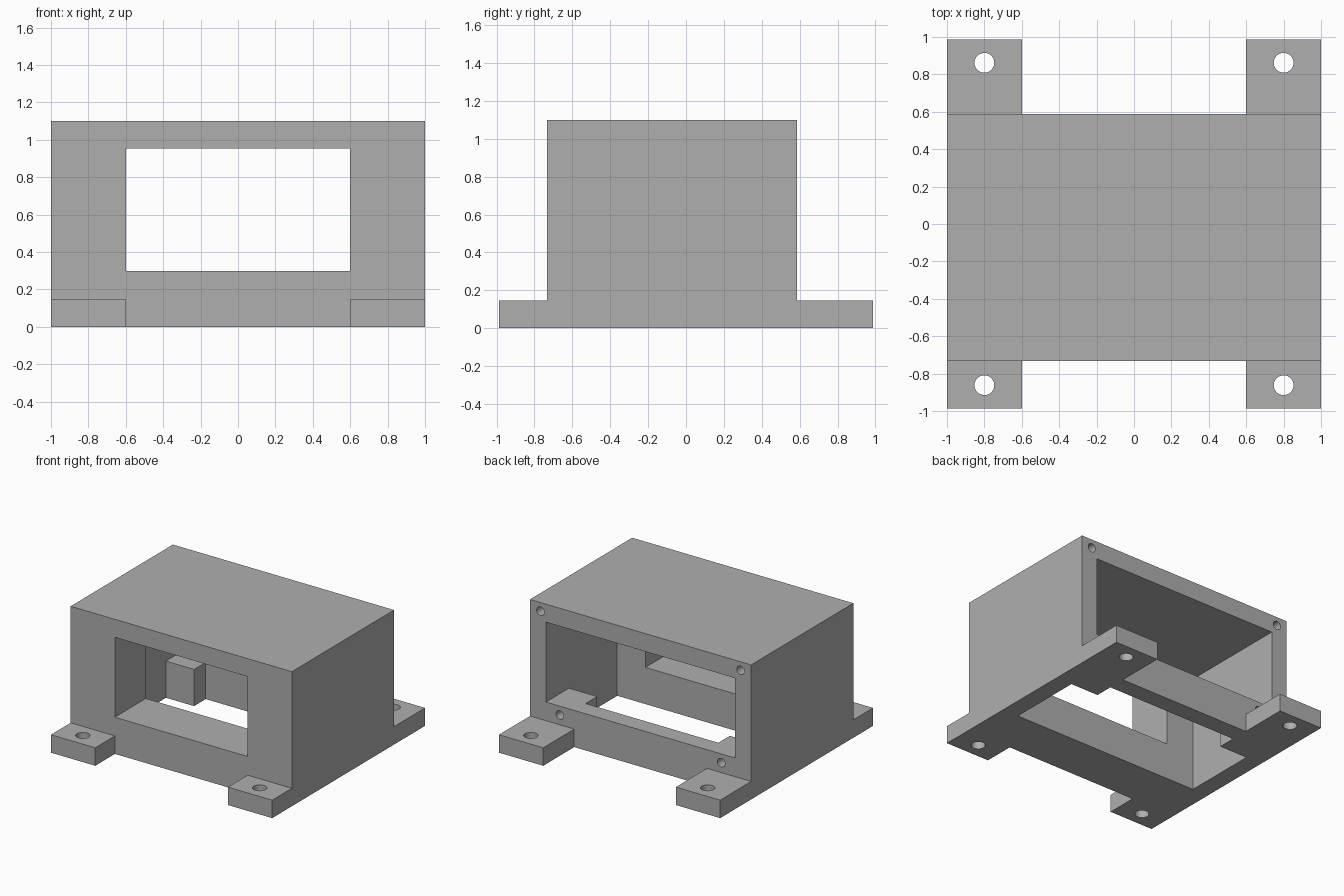
import bpy, bmesh, math
from mathutils import Matrix, Vector

old = bpy.data.objects.get("Cube")
if old:
    bpy.data.objects.remove(old, do_unlink=True)

# Single grey plastic
grey = bpy.data.materials.new("grey plastic")
grey.use_nodes = True
colour = (0.43, 0.43, 0.43, 1)
grey.diffuse_color = colour
grey.node_tree.nodes["Principled BSDF"].inputs["Base Color"].default_value = colour

# Main sizes
FRONT, BACK, END = -0.733, 0.587, 0.987
HEIGHT, FOOT_TOP, SILL, CEILING = 1.1, 0.147, 0.3, 0.953
INNER_X, WINDOW_X = 0.855, 0.6
INNER_FRONT, INNER_BACK, BLOCK_FRONT = -0.333, 0.44, 0.29


def new_object(name, bm):
    bmesh.ops.recalc_face_normals(bm, faces=bm.faces)
    mesh = bpy.data.meshes.new(name)
    bm.to_mesh(mesh)
    bm.free()
    mesh.materials.append(grey)
    obj = bpy.data.objects.new(name, mesh)
    bpy.context.collection.objects.link(obj)
    return obj


def box(name, x, y, z):
    bm = bmesh.new()
    spans = (x, y, z)
    size = Matrix.Diagonal([b - a for a, b in spans] + [1])
    centre = Matrix.Translation([(a + b) / 2 for a, b in spans])
    bmesh.ops.create_cube(bm, size=1, matrix=centre @ size)
    return new_object(name, bm)


def cylinder(name, centre, radius, depth, axis):
    bm = bmesh.new()
    turn = Vector((0, 0, 1)).rotation_difference(Vector(axis)).to_matrix().to_4x4()
    bmesh.ops.create_cone(bm, cap_ends=True, segments=32, radius1=radius, radius2=radius,
                          depth=depth, matrix=Matrix.Translation(centre) @ turn)
    return new_object(name, bm)


def side_profile(name, points, half_width):
    bm = bmesh.new()
    face = bm.faces.new([bm.verts.new((-half_width, y, z)) for y, z in points])
    grown = bmesh.ops.extrude_face_region(bm, geom=[face])
    moved = [v for v in grown["geom"] if isinstance(v, bmesh.types.BMVert)]
    bmesh.ops.translate(bm, verts=moved, vec=(2 * half_width, 0, 0))
    return new_object(name, bm)


def combine(target, tool, operation):
    mod = target.modifiers.new(tool.name, "BOOLEAN")
    mod.object, mod.operation, mod.solver = tool, operation, "EXACT"
    bpy.context.view_layer.objects.active = target
    bpy.ops.object.modifier_apply(modifier=mod.name)
    bpy.data.objects.remove(tool, do_unlink=True)


def span(side, a, b):
    return sorted((side * a, side * b))


housing = box("housing", (-1, 1), (FRONT, BACK), (0, HEIGHT))

# Hollow open below and at the back, leaving a low rear wall
hollow = [(INNER_FRONT, -0.1), (INNER_BACK, -0.1), (INNER_BACK, SILL),
          (0.8, SILL), (0.8, CEILING), (INNER_FRONT, CEILING)]
combine(housing, side_profile("hollow", hollow, INNER_X), "DIFFERENCE")

# Front window through the thick front wall
combine(housing, box("window", (-WINDOW_X, WINDOW_X), (-0.9, 0), (SILL, CEILING)), "DIFFERENCE")

# Rear corner screw blocks and the four mounting feet
for side in (-1, 1):
    combine(housing, box("screw_block", span(side, WINDOW_X, 0.93),
                         (BLOCK_FRONT, 0.52), (0, SILL)), "UNION")
    for y in ((-END, FRONT + 0.1), (BACK - 0.1, END)):
        combine(housing, box("foot", span(side, WINDOW_X, 1), y, (0, FOOT_TOP)), "UNION")

# Bolt holes down through the feet, screw holes in the rear face
for side in (-1, 1):
    for y in (-0.862, 0.862):
        combine(housing, cylinder("bolt_hole", (side * 0.8, y, 0.07), 0.053, 0.4, (0, 0, 1)),
                "DIFFERENCE")
    for x, z in ((0.905, 1.03), (0.73, 0.228)):
        combine(housing, cylinder("screw_hole", (side * x, BACK, z), 0.035, 0.4, (0, 1, 0)),
                "DIFFERENCE")

# Merge coplanar faces and smooth only the round holes
bm = bmesh.new()
bm.from_mesh(housing.data)
bmesh.ops.remove_doubles(bm, verts=bm.verts, dist=0.0001)
bmesh.ops.dissolve_limit(bm, angle_limit=math.radians(1), verts=bm.verts, edges=bm.edges)
bm.to_mesh(housing.data)
bm.free()
bpy.ops.object.select_all(action="DESELECT")
housing.select_set(True)
bpy.context.view_layer.objects.active = housing
bpy.ops.object.shade_smooth_by_angle(angle=math.radians(30))
